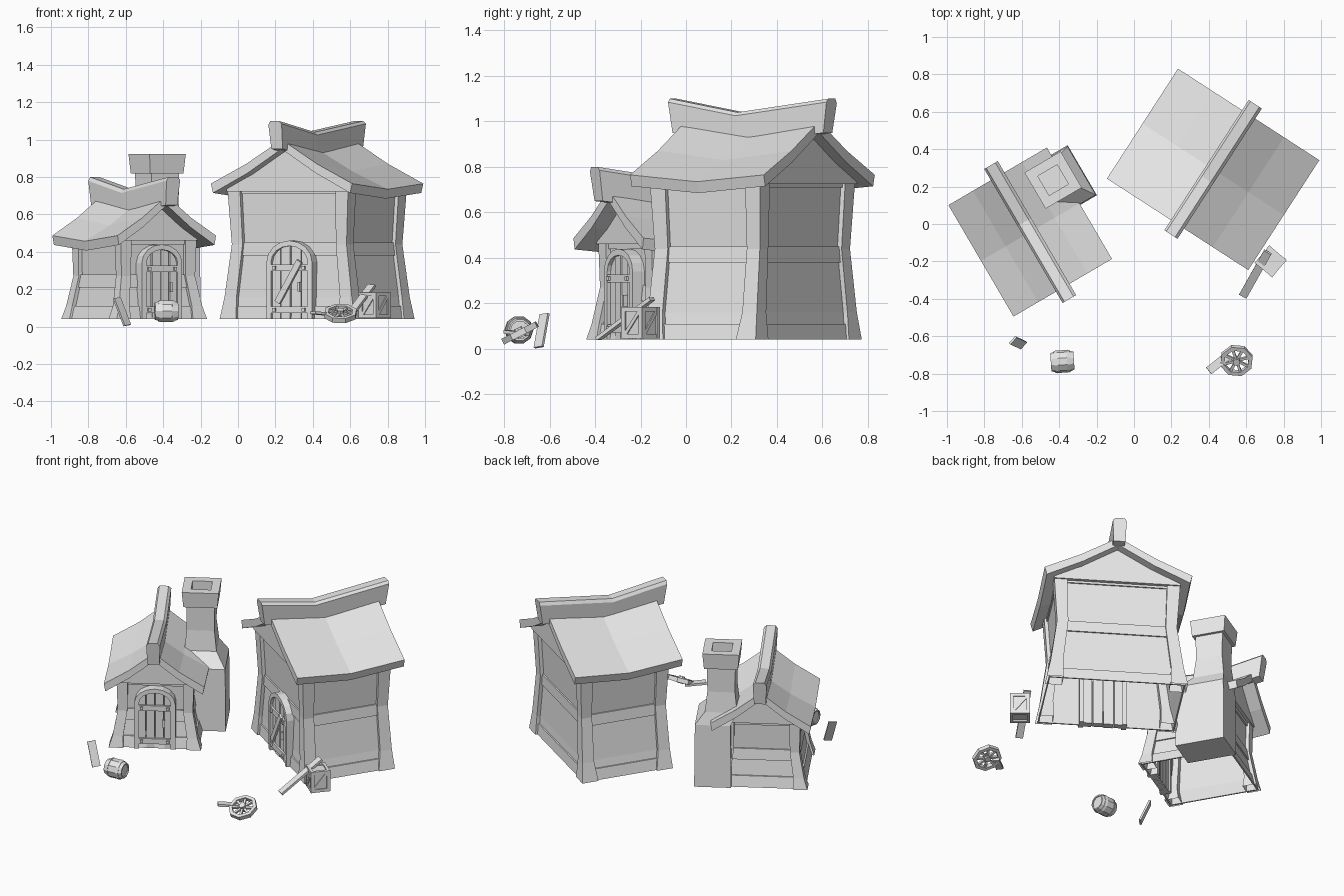
import bpy, bmesh
from math import sin, cos, pi, radians
from mathutils import Vector, Matrix

if "Cube" in bpy.data.objects:
    bpy.data.objects.remove(bpy.data.objects["Cube"], do_unlink=True)

grey = bpy.data.materials.new("plain_grey")
grey.use_nodes = True
grey.diffuse_color = (0.8, 0.8, 0.8, 1)
grey.node_tree.nodes["Principled BSDF"].inputs["Base Color"].default_value = (0.8, 0.8, 0.8, 1)


def finish(name, bm, place):
    bmesh.ops.recalc_face_normals(bm, faces=bm.faces)
    mesh = bpy.data.meshes.new(name)
    bm.to_mesh(mesh)
    bm.free()
    mesh.materials.append(grey)
    obj = bpy.data.objects.new(name, mesh)
    bpy.context.collection.objects.link(obj)
    obj.matrix_world = place
    return obj


def loft(name, rings, place=Matrix(), ends="capped"):
    """Skin a list of equal rings; ends are capped, open or joined."""
    bm = bmesh.new()
    rows = [[bm.verts.new(p) for p in ring] for ring in rings]
    n = len(rows[0])
    pairs = list(zip(rows, rows[1:])) + ([(rows[-1], rows[0])] if ends == "joined" else [])
    for a, b in pairs:
        for i in range(n):
            j = (i + 1) % n
            bm.faces.new((a[i], a[j], b[j], b[i]))
    if ends == "capped":
        bm.faces.new(rows[0])
        bm.faces.new(rows[-1])
    return finish(name, bm, place)


def rect(x, y, w, d, z):
    return [(x - w, y - d, z), (x + w, y - d, z), (x + w, y + d, z), (x - w, y + d, z)]


def box(name, centre, size, place):
    x, y, z = centre
    w, d, h = (s / 2 for s in size)
    return loft(name, [rect(x, y, w, d, z - h), rect(x, y, w, d, z + h)], place)


def board(name, a, b, width, thick, side, place=Matrix()):
    """A plank from a to b, its width lying towards the side vector."""
    a, b = Vector(a), Vector(b)
    along = (b - a).normalized()
    s = Vector(side)
    s = (s - along * s.dot(along)).normalized()
    n = along.cross(s) * thick / 2
    s = s * width / 2
    return loft(name, [[p - s - n, p + s - n, p + s + n, p - s + n] for p in (a, b)], place)


def door(name, x, y, half, spring, rise, place):
    """Arched plank door with frame, straps, bolts and handle."""
    floor = 0.04
    rim = half - 0.015
    # arched frame
    path = [(half, floor, 1, 0)]
    path += [(half * cos(a), spring + rise * sin(a), cos(a), sin(a)) for a in (pi * k / 8 for k in range(9))]
    path += [(-half, floor, -1, 0)]
    rings = []
    for px, pz, nx, nz in path:
        inner = (x + px - nx * 0.028, pz - nz * 0.028)
        rings.append([(x + px, y - 0.03, pz), (x + px, y + 0.04, pz),
                      (inner[0], y + 0.04, inner[1]), (inner[0], y - 0.03, inner[1])])
    loft(name + "_frame", rings, place)
    # planks cut to the arch
    count = 4
    step = 2 * rim / count
    for k in range(count):
        left = -rim + k * step + 0.003
        right = left + step - 0.006
        tops = [spring + rise * max(0, 1 - (e / half) ** 2) ** 0.5 - 0.008 for e in (left, right)]
        front = [(x + left, floor), (x + right, floor), (x + right, tops[1]), (x + left, tops[0])]
        depth = y - 0.012 - 0.005 * (k % 2)
        loft(name + "_plank", [[(px, d, pz) for px, pz in front] for d in (depth, y + 0.03)], place)
    # straps with bolts
    for z in (0.09, spring - 0.03):
        box(name + "_strap", (x, y - 0.022, z), (2 * rim, 0.014, 0.035), place)
        for sx in (-1, 1):
            box(name + "_bolt", (x + sx * rim * 0.72, y - 0.033, z), (0.018, 0.014, 0.018), place)
    box(name + "_handle", (x + rim * 0.5, y - 0.03, spring * 0.62), (0.014, 0.02, 0.05), place)


def house(name, place, levels, roof, cap, post):
    """levels: (z, half width, half length); roof: W, L, eave, ridge, dip; cap: L, top, dip, dip place."""
    inset = 0.022
    # hollow wall shell without a floor
    loft(name + "_walls", [rect(0, 0, w - inset, d - inset, z) for z, w, d in levels], place, "open")

    # crooked hollow corner posts
    for sx in (-1, 1):
        for sy in (-1, 1):
            rings = []
            for k, (z, w, d) in enumerate(levels):
                h = post * (1.3, 0.95, 0.85, 1)[k] / 2
                rings.append(rect(sx * (w - h), sy * (d - h), h, h, z))
            loft(name + "_corner_post", rings, place, "open")

    # horizontal rails hugging the wall
    def span(z):
        for (z0, w0, d0), (z1, w1, d1) in zip(levels, levels[1:]):
            if z0 <= z <= z1:
                t = (z - z0) / (z1 - z0)
                return w0 + (w1 - w0) * t - inset, d0 + (d1 - d0) * t - inset
    waist, top = levels[2][0], levels[3][0]
    for low, high in ((0.04, 0.11), (waist - 0.06, waist + 0.01), (top - 0.04, top)):
        rings = []
        for z, out in ((low, 0), (low, 0.009), (high, 0.009), (high, 0)):
            w, d = span(z)
            rings.append(rect(0, 0, w + out, d + out, z))
        loft(name + "_rail", rings, place, "open")

    # sagging roof slab
    W, L, eave, ridge, dip = roof
    slab = []
    for v, sag in ((-1, 0), (0, 1), (1, 0)):
        e, r = eave - sag * dip * 0.6, ridge - sag * dip
        upper = [(-W, e), (-W / 2, (e + r) / 2 - 0.012), (0, r), (W / 2, (e + r) / 2 - 0.012), (W, e)]
        lower = [(u * 0.97, z - 0.05) for u, z in reversed(upper)]
        slab.append([(u, v * L, z) for u, z in upper + lower])
    loft(name + "_roof", slab, place)

    # gable boards under the roof ends
    wt, lt = levels[3][1:]
    edge = eave + (ridge - eave) * (1 - wt / W) - 0.045
    outline = [(-wt, edge - 0.03), (wt, edge - 0.03), (wt, edge), (0, ridge - 0.04), (-wt, edge)]
    for sy in (-1, 1):
        loft(name + "_gable", [[(u, sy * y, z) for u, z in outline] for y in (lt + 0.008, lt - 0.025)], place)

    # ridge beam, high at both ends
    cl, ct, cd, mid = cap
    rings = []
    for v, sag in ((-1, 0), (mid, 1), (1, 0)):
        base = ridge - 0.05 - sag * dip
        peak = ct - sag * cd
        rings.append([(-0.036, v * (cl - 0.02), base), (0.036, v * (cl - 0.02), base),
                      (0.042, v * cl, peak - 0.015), (0.026, v * cl, peak),
                      (-0.03, v * cl, peak), (-0.042, v * cl, peak - 0.02)])
    loft(name + "_ridge_beam", rings, place)


# large house
big = Matrix.Translation((0.423, 0.292, 0)) @ Matrix.Rotation(radians(-32.9), 4, "Z")
house("large_house", big,
      [(0.04, 0.43, 0.295), (0.16, 0.405, 0.285), (0.44, 0.365, 0.275), (0.75, 0.385, 0.29)],
      (0.45, 0.35, 0.765, 1.0, 0.05), (0.415, 1.1, 0.06, -0.15), 0.08)
door("large_door", 0.02, -0.275, 0.145, 0.345, 0.115, big)
board("door_brace", (-0.05, -0.312, 0.13), (0.09, -0.312, 0.35), 0.035, 0.014, (1, 0, 0), big)

# small house
small = Matrix.Translation((-0.555, -0.043, 0)) @ Matrix.Rotation(radians(30.3), 4, "Z")
house("small_house", small,
      [(0.04, 0.28, 0.295), (0.11, 0.258, 0.28), (0.27, 0.228, 0.255), (0.48, 0.235, 0.26)],
      (0.305, 0.345, 0.487, 0.7, 0.05), (0.415, 0.8, 0.065, 0.15), 0.068)
door("small_door", 0, -0.265, 0.125, 0.34, 0.1, small)

# chimney stack with a hollow cap
cx, cy = 0.246, 0.178
loft("chimney", [rect(0.295, 0.145, 0.112, 0.155, 0.04), rect(0.295, 0.145, 0.108, 0.15, 0.45),
                 rect(cx, cy, 0.098, 0.098, 0.53), rect(cx, cy, 0.084, 0.084, 0.66),
                 rect(cx, cy, 0.086, 0.086, 0.83)], small)
loft("chimney_cap", [rect(cx, cy, 0.103, 0.103, 0.82), rect(cx, cy, 0.112, 0.112, 0.922),
                     rect(cx, cy, 0.06, 0.06, 0.922), rect(cx, cy, 0.06, 0.06, 0.85)], small)

# barrel lying on its side
lying = Matrix.Translation((-0.383, -0.735, 0.083)) @ Matrix.Rotation(radians(4), 4, "Z")


def circle_x(x, r, n=10):
    return [(x, r * cos(2 * pi * k / n), r * sin(2 * pi * k / n)) for k in range(n)]


loft("barrel", [circle_x(-0.055, 0.04), circle_x(-0.062, 0.04), circle_x(-0.062, 0.048), circle_x(-0.025, 0.06),
                circle_x(0.025, 0.06), circle_x(0.062, 0.048), circle_x(0.062, 0.04), circle_x(0.055, 0.04)], lying)
for sx in (-1, 1):
    loft("barrel_hoop", [circle_x(sx * 0.043, 0.057), circle_x(sx * 0.028, 0.062)], lying)

# cart wheel tilted over a scrap board
wheel = Matrix.Translation((0.548, -0.73, 0.07)) @ Matrix.Rotation(radians(27), 4, "X")
rim_rings = []
for k in range(8):
    c, s = cos(pi * k / 4 + 0.3), sin(pi * k / 4 + 0.3)
    rim_rings.append([(r * c, r * s, z) for r, z in ((0.09, -0.014), (0.09, 0.014), (0.068, 0.014), (0.068, -0.014))])
    board("wheel_spoke", (0.01 * c, 0.01 * s, 0), (0.072 * c, 0.072 * s, 0), 0.014, 0.014, (0, 0, 1), wheel)
loft("wheel_rim", rim_rings, wheel, "joined")
loft("wheel_hub", [[(y, z, x) for x, y, z in circle_x(h, 0.02, 8)] for h in (-0.02, 0.024)], wheel)
board("wheel_board", (0.4, -0.785, 0.075), (0.5, -0.705, 0.065), 0.045, 0.015, (1, -1, 0))

# crate with framed, braced sides
crate = Matrix.Translation((0.731, -0.2, 0.115)) @ Matrix.Rotation(radians(-40), 4, "Z")
box("crate_core", (0, 0, 0), (0.106, 0.106, 0.122), crate)
for turn in range(4):
    face = crate @ Matrix.Rotation(turn * pi / 2, 4, "Z")
    box("crate_upright", (-0.05, -0.05, 0), (0.022, 0.022, 0.138), face)
    for z in (-0.059, 0.059):
        box("crate_rail", (0, -0.051, z), (0.1, 0.018, 0.02), face)
    board("crate_brace", (-0.04, -0.054, -0.05), (0.04, -0.054, 0.05), 0.016, 0.01, (1, 0, 0), face)

# loose boards
board("leaning_board", (0.583, -0.385, 0.045), (0.715, -0.15, 0.22), 0.045, 0.016, (1, -0.5, 0))
board("fallen_board", (-0.592, -0.648, 0.007), (-0.648, -0.622, 0.153), 0.05, 0.012, (1, 1, 0))
